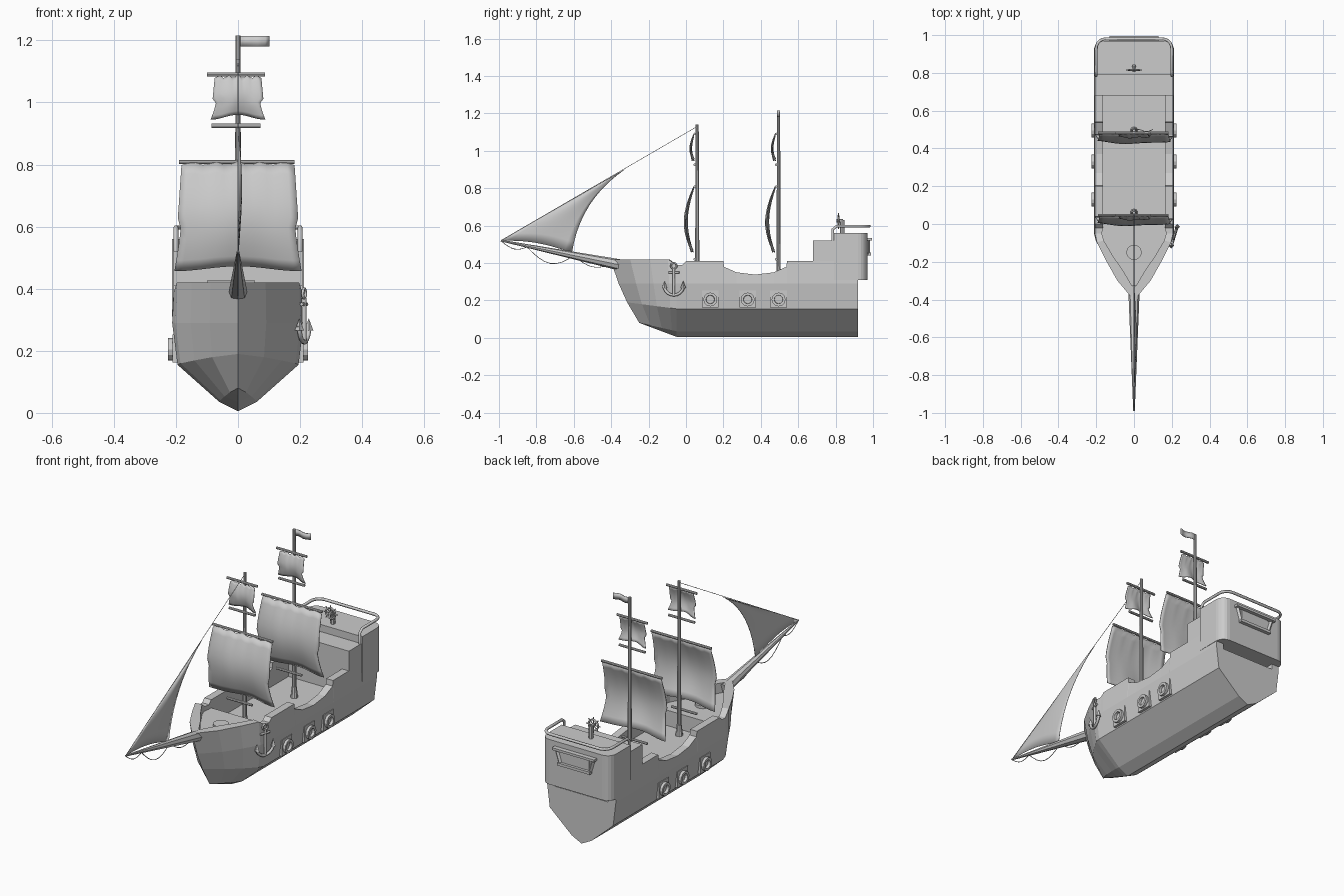
import bpy, bmesh
from math import sin, cos, pi
from mathutils import Vector

if "Cube" in bpy.data.objects:
    bpy.data.objects.remove(bpy.data.objects["Cube"])


def mesh_obj(name, verts, faces, smooth=False):
    me = bpy.data.meshes.new(name)
    bm = bmesh.new()
    vs = [bm.verts.new(v) for v in verts]
    for f in faces:
        bm.faces.new([vs[i] for i in f])
    bmesh.ops.remove_doubles(bm, verts=bm.verts, dist=0.0004)
    bmesh.ops.recalc_face_normals(bm, faces=bm.faces)
    for f in bm.faces:
        f.smooth = smooth
    bm.to_mesh(me)
    bm.free()
    ob = bpy.data.objects.new(name, me)
    bpy.context.collection.objects.link(ob)
    return ob


def box(name, lo, hi):
    bpy.ops.mesh.primitive_cube_add(size=1, location=(Vector(lo) + Vector(hi)) / 2)
    ob = bpy.context.object
    ob.name = name
    ob.scale = Vector(hi) - Vector(lo)
    return ob


def rod(name, a, b, r1, r2=None, sides=8):
    a, b = Vector(a), Vector(b)
    bpy.ops.mesh.primitive_cone_add(vertices=sides, radius1=r1, radius2=r1 if r2 is None else r2,
                                    depth=(b - a).length, location=(a + b) / 2)
    ob = bpy.context.object
    ob.name = name
    ob.rotation_euler = (b - a).to_track_quat('Z', 'Y').to_euler()
    return ob


def tube(name, pts, r, cyclic=False):
    cu = bpy.data.curves.new(name, 'CURVE')
    cu.dimensions = '3D'
    cu.bevel_depth, cu.bevel_resolution, cu.use_fill_caps = r, 1, True
    sp = cu.splines.new('POLY')
    sp.points.add(len(pts) - 1)
    for p, c in zip(sp.points, pts):
        p.co = (*c, 1)
    sp.use_cyclic_u = cyclic
    ob = bpy.data.objects.new(name, cu)
    bpy.context.collection.objects.link(ob)
    bpy.ops.object.select_all(action='DESELECT')
    ob.select_set(True)
    bpy.context.view_layer.objects.active = ob
    bpy.ops.object.convert(target='MESH')
    return bpy.context.object


def prism(name, outline, z0, z1):
    n = len(outline)
    verts = [(x, y, z) for z in (z0, z1) for x, y in outline]
    faces = [range(n), range(n, 2 * n)] + [(i, (i + 1) % n, n + (i + 1) % n, n + i) for i in range(n)]
    return mesh_obj(name, verts, faces)


# Hull: levels are (stem y, stem z, full half width, full z), lofted bow to stern
LEVELS = [(-.25, .08, 0, .005), (-.25, .08, .06, .035), (-.315, .19, .195, .155),
          (-.36, .29, .212, .29), (-.405, .42, .207, .41)]
BOW = [(0, 0, .42), (.3, .43, .42), (.6, .72, .42), (.87, .95, .42), (1, 1, .39)]
rows = []
for t, f, top in BOW:
    row = []
    for k, (sy, sz, w, z) in enumerate(LEVELS):
        row.append((w * f, sy + (-.05 - sy) * t, top if k == 4 else sz + (z - sz) * t))
    x, y, z = row[-1]
    xi, yi = max(x - .037, 0), y + .06 * (1 - t)
    row += [(xi, yi, z), (xi, yi, .365), (0, yi, .365)]
    rows.append(row)
BODY = [(-.02, .39, .365), (0, .41, .365), (.001, .41, .28), (.2, .41, .28), (.203, .38, .28),
        (.27, .35, .28), (.37, .338, .28), (.47, .35, .28), (.537, .38, .28), (.54, .41, .28), (.92, .41, .28)]
for y, top, deck in BODY:
    row = [(w, y, top if k == 4 else z) for k, (_, _, w, z) in enumerate(LEVELS)]
    rows.append(row + [(.165, y, top), (.165, y, deck), (0, y, deck)])
n = len(rows[0])
faces = [(r * n + k, r * n + k + 1, (r + 1) * n + k + 1, (r + 1) * n + k)
         for r in range(len(rows) - 1) for k in range(n - 1)]
faces.append(range((len(rows) - 1) * n, len(rows) * n))
hull = mesh_obj("hull", [v for r in rows for v in r], faces)
hull.modifiers.new("mirror", 'MIRROR').use_clip = True

# Foredeck hatch
rod("foredeck_hatch", (0, -.15, .36), (0, -.15, .38), .04, sides=20)

# Raised stern cabin with rounded rear corners and a lower step
arc = [(.163 + .05 * cos(a * pi / 10), .92 + .05 * sin(a * pi / 10)) for a in range(6)]
half = [(.213, .79)] + arc
prism("stern_cabin", half + [(-x, y) for x, y in reversed(half)], .31, .56)
box("cabin_step", (-.207, .68, .28), (.207, .80, .52))

# Stern rail
side = [(.2, .785, .51), (.2, .785, .58), (.2, .805, .597)]
side += [(x - .013, y + .01, .597) for x, y in arc]
tube("stern_rail", side + [(-x, y, z) for x, y, z in reversed(side)], .008)

# Stern window
box("window_pane", (-.085, .965, .455), (.085, .975, .52))
box("window_lintel", (-.13, .965, .52), (.13, .995, .533))
box("window_sill", (-.1, .965, .44), (.1, .99, .455))
for s in (-1, 1):
    rod("window_post", (s * .09, .975, .445), (s * .115, .975, .525), .01, sides=4)

# Steering wheel
wc = Vector((0, .815, .625))
rod("wheel_stand", (0, .835, .555), (0, .835, .63), .012, sides=8)
rod("wheel_hub", wc + Vector((0, -.01, 0)), wc + Vector((0, .025, 0)), .009)
tube("wheel_rim", [wc + Vector((.029 * cos(i * pi / 8), 0, .029 * sin(i * pi / 8))) for i in range(16)],
     .005, True)
for i in range(4):
    d = Vector((.043 * cos(i * pi / 4), 0, .043 * sin(i * pi / 4)))
    rod("wheel_spoke", wc - d, wc + d, .003, sides=6)

# Gun ports with hollow barrels on both sides
for s in (-1, 1):
    for y in (.13, .33, .495):
        box("gun_port", (s * .203 - .008, y - .045, .162), (s * .203 + .008, y + .045, .252))
        prof = [(.19, .03), (.212, .037), (.226, .037), (.226, .023), (.2, .021)]
        m = 12
        verts = [(s * x, y + r * cos(2 * pi * i / m), .205 + r * sin(2 * pi * i / m))
                 for x, r in prof for i in range(m)]
        fs = [(j * m + i, j * m + (i + 1) % m, (j + 1) * m + (i + 1) % m, (j + 1) * m + i)
              for j in range(4) for i in range(m)]
        mesh_obj("gun_barrel", verts, fs + [range(m), range(4 * m, 5 * m)])


# Anchor lying along the right bow
def anchor_pt(v, z):
    return (.213 + .3 * v, -.065 + v, z)


tube("anchor_ring", [anchor_pt(.016 * cos(i * pi / 5), .385 + .016 * sin(i * pi / 5)) for i in range(10)], .005, True)
tube("anchor_shank", [anchor_pt(0, .37), anchor_pt(0, .225)], .008)
tube("anchor_stock", [anchor_pt(-.028, .35), anchor_pt(.028, .35)], .006)
tube("anchor_arms", [anchor_pt(.052 * sin(a * pi / 10), .28 - .052 * cos(a * pi / 10)) for a in range(-5, 6)], .008)
for s in (-1, 1):
    rod("anchor_fluke", anchor_pt(s * .05, .265), anchor_pt(s * .05, .305), .015, 0, 4)

# Bowsprit, jib, stay and hanging ropes
tip = Vector((0, -.99, .52))
rod("bowsprit", (0, -.33, .385), tip, .031, .004, 8)
head, clew = Vector((0, -.32, .905)), Vector((0, -.61, .455))
N = 10
grid = []
for i in range(N + 1):
    u = i / N
    luff = tip.lerp(head, u)
    leech = clew.lerp(head, u) + Vector((0, -.055, .035)) * 4 * u * (1 - u) * .9
    for j in range(N + 1):
        v = j / N
        p = luff.lerp(leech, v)
        p.z += .02 * sin(pi * v) * (1 - u)
        p.x = .012 * sin(pi * u) * sin(pi * v)
        grid.append(p)


def cloth(name, pts, nu, nv, thick=.004):
    fs = [(i * (nv + 1) + j, i * (nv + 1) + j + 1, (i + 1) * (nv + 1) + j + 1, (i + 1) * (nv + 1) + j)
          for i in range(nu) for j in range(nv)]
    ob = mesh_obj(name, pts, fs, True)
    mod = ob.modifiers.new("thickness", 'SOLIDIFY')
    mod.thickness, mod.offset = thick, 0
    return ob


cloth("jib", grid, N, N, .002)
tube("jib_stay", [tip, (0, .06, 1.13)], .0015)
for a, b, sag in (((-.985, .515), (-.85, .485), .025), ((-.85, .485), (-.6, .44), .065),
                  ((-.6, .44), (-.42, .385), .03)):
    tube("hanging_rope", [(0, a[0] + (b[0] - a[0]) * i / 8,
                           a[1] + (b[1] - a[1]) * i / 8 - sag * sin(pi * i / 8)) for i in range(9)], .002)


# Square sail with a forward belly and a scalloped head
def square_sail(name, y, top, bottom, w_top, w_bot, belly):
    pts = []
    for i in range(11):
        v = i / 10
        for j in range(17):
            u = j / 8 - 1
            w = w_top + (w_bot - w_top) * v - .012 * sin(pi * v) * (v > .5)
            z = top + (bottom - top) * v - .012 * (1 - v) * abs(sin(2.5 * pi * u)) + .008 * v * cos(pi * u)
            dy = -belly * sin(pi * min(1, v * .93)) * (1 - .25 * u * u) + .006 * v * sin(5 * u)
            pts.append((u * w, y + dy, z))
    cloth(name, pts, 10, 16)


# Masts, yards and square sails
for label, y, top in (("fore", .06, 1.14), ("main", .495, 1.215)):
    rod(label + "_mast", (0, y, .27), (0, y, top), .012, .008, 10)
    rod(label + "_mast_foot", (0, y, .28), (0, y, .34), .02, .013, 10)
    for z, x0, x1 in ((.808, -.19, .182), (1.09, -.1, .087), (.925, -.086, .073), (.42, -.1, .055)):
        rod(label + "_yard", (x0, y - .013, z), (x1, y - .013, z), .007)
    square_sail(label + "_lower_sail", y - .018, .81, .465, .182, .205, .05)
    square_sail(label + "_upper_sail", y - .018, 1.09, .953, .075, .088, .019)

# Flag on the main mast
cloth("flag", [(.1 * i / 8, .495 + .006 * sin(i * .9), 1.18 + .034 * k) for i in range(9) for k in (0, 1)], 8, 1)
